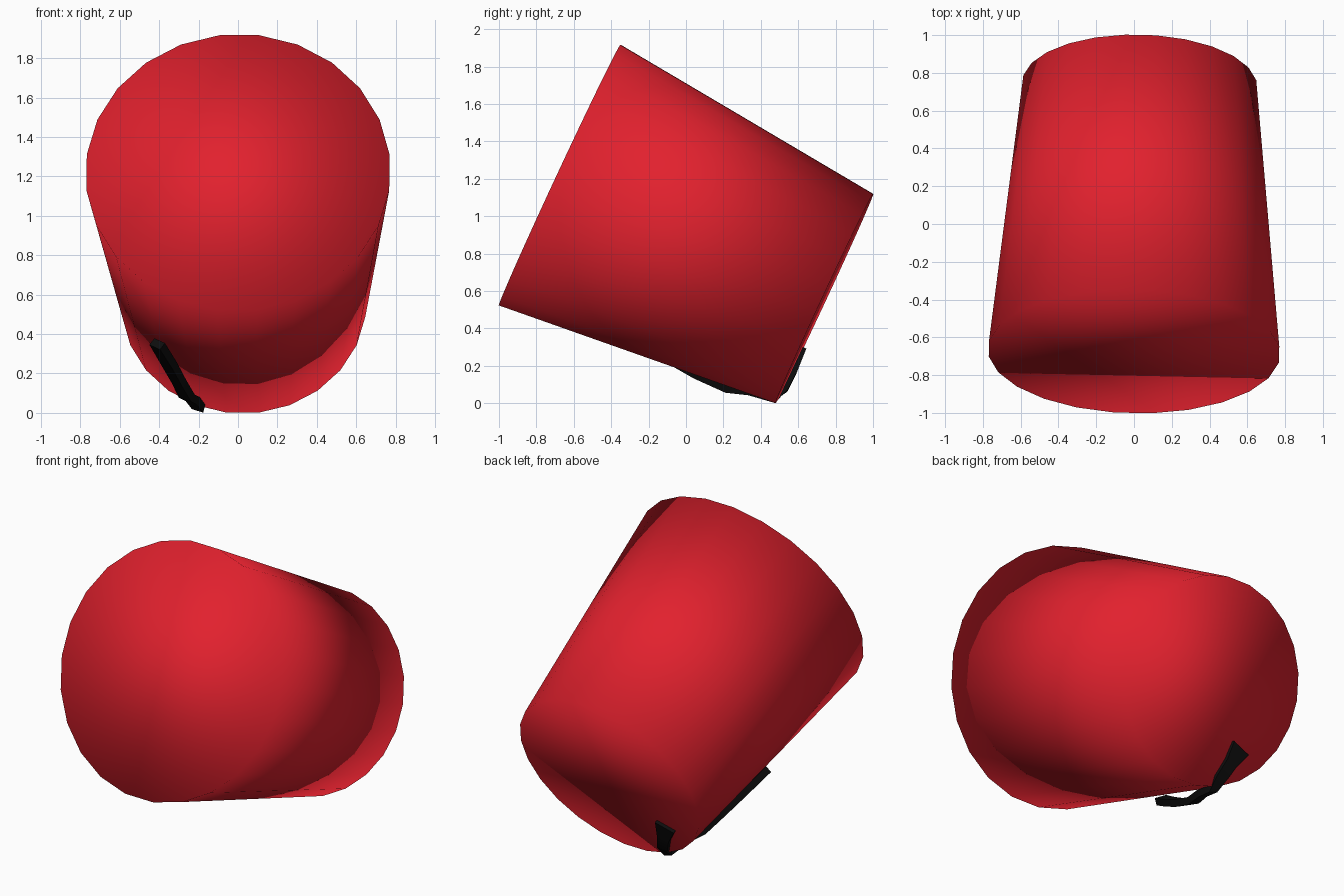
import bpy, bmesh, math
from mathutils import Vector

if "Cube" in bpy.data.objects:
    bpy.data.objects.remove(bpy.data.objects["Cube"])


def material(name, rgb):
    m = bpy.data.materials.new(name)
    m.diffuse_color = (*rgb, 1)
    m.use_nodes = True
    m.node_tree.nodes["Principled BSDF"].inputs["Base Color"].default_value = m.diffuse_color
    return m


def make_object(name, bm, mat):
    bmesh.ops.recalc_face_normals(bm, faces=bm.faces)
    for f in bm.faces:
        f.smooth = True
    me = bpy.data.meshes.new(name)
    bm.to_mesh(me)
    bm.free()
    me.materials.append(mat)
    ob = bpy.data.objects.new(name, me)
    bpy.context.collection.objects.link(ob)
    return ob


def loft(bm, sections):
    """Bridge rings of equal point count and cap both ends."""
    rings = [[bm.verts.new(p) for p in s] for s in sections]
    for a, b in zip(rings, rings[1:]):
        n = len(a)
        for i in range(n):
            bm.faces.new((a[i], a[(i + 1) % n], b[(i + 1) % n], b[i]))
    bm.faces.new(rings[0][::-1])
    bm.faces.new(rings[-1])


# Hat axis: wide end at the front, narrow end tipped down at the back
WIDE = Vector((0, -0.675, 1.22))
NARROW = Vector((0.03, 0.74, 0.56))
axis = (NARROW - WIDE).normalized()
up = Vector((0, 0, 1))
up = (up - axis * up.dot(axis)).normalized()
side = axis.cross(up).normalized()


def ring(center, radius, n=24):
    angles = [2 * math.pi * (i + 0.5) / n for i in range(n)]
    return [center + radius * (side * math.cos(a) + up * math.sin(a)) for a in angles]


# Hat body: closed tapered drum, smooth across the rims
bm = bmesh.new()
loft(bm, [ring(WIDE, 0.775), ring(NARROW, 0.622)])
make_object("hat_body", bm, material("red_felt", (0.76, 0.015, 0.027)))


# Tassel: flat strip from the narrow cap, over the rim and along the underside
def radial(p):
    d = p - WIDE
    return (d - axis * d.dot(axis)).normalized()


# (position, share of cap direction in the outward normal, width)
path = [
    ((-0.29, 0.615, 0.28), 1.0, 0.13),
    ((-0.25, 0.575, 0.18), 1.0, 0.08),
    ((-0.21, 0.525, 0.08), 1.0, 0.07),
    ((-0.20, 0.470, 0.03), 0.5, 0.06),
    ((-0.23, 0.350, 0.07), 0.0, 0.06),
    ((-0.26, 0.230, 0.085), 0.0, 0.07),
    ((-0.30, 0.060, 0.16), 0.0, 0.06),
    ((-0.35, -0.090, 0.25), 0.0, 0.07),
    ((-0.41, -0.240, 0.35), 0.0, 0.07),
]
points = [Vector(p) for p, _, _ in path]
sections = []
for i, (_, cap, width) in enumerate(path):
    p = points[i]
    tangent = (points[min(i + 1, len(path) - 1)] - points[max(i - 1, 0)]).normalized()
    out = (axis * cap + radial(p) * (1 - cap)).normalized()
    across = tangent.cross(out).normalized() * width / 2
    thick = out * 0.022
    sections.append([p - across - thick, p + across - thick,
                     p + across + thick, p - across + thick])
bm = bmesh.new()
loft(bm, sections)
tassel = make_object("tassel", bm, material("black_cord", (0.004, 0.004, 0.004)))
bpy.context.view_layer.objects.active = tassel
tassel.select_set(True)
bpy.ops.object.shade_smooth_by_angle(angle=math.radians(40))
